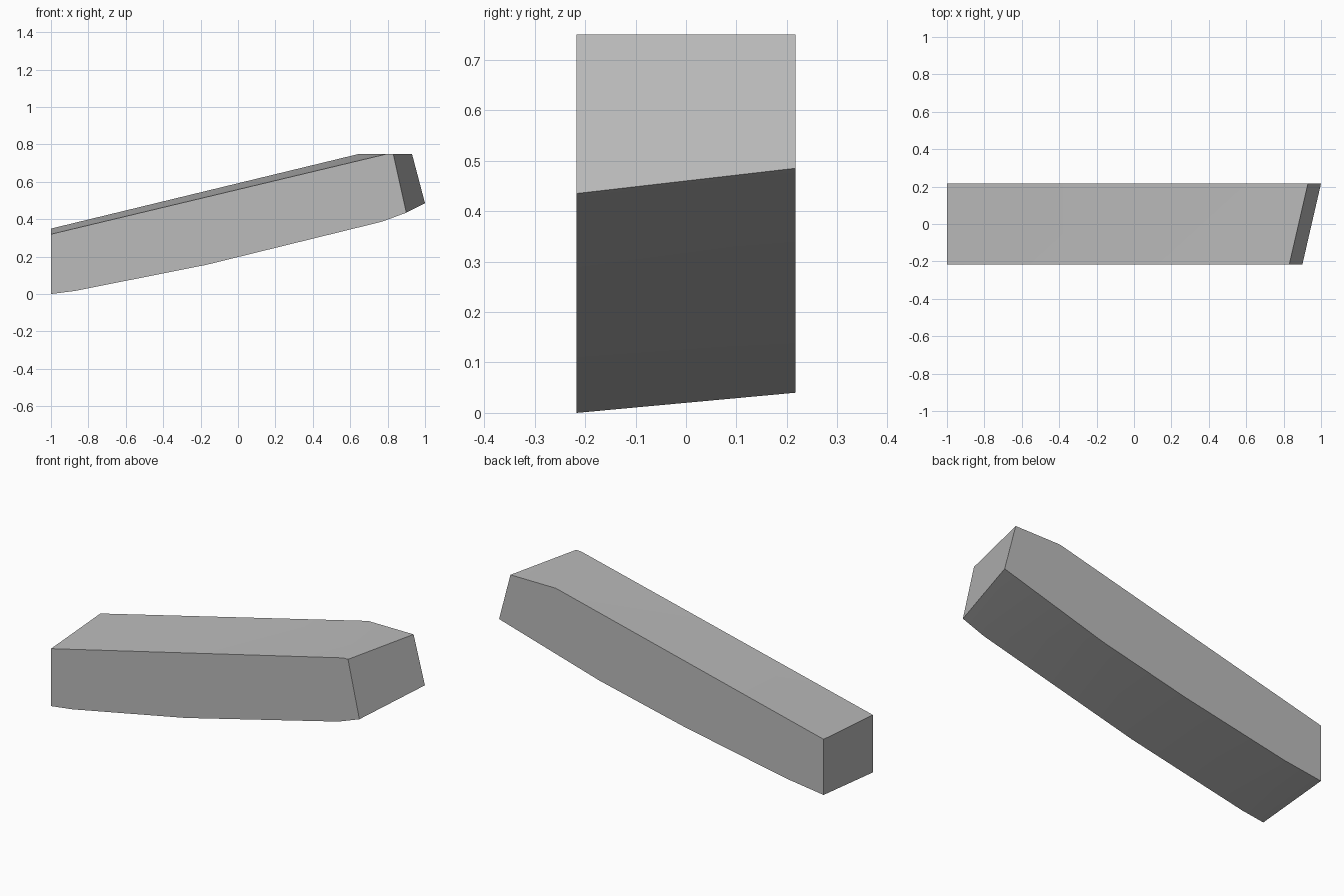
import bpy
import bmesh
import math

cube = bpy.data.objects.get("Cube")
if cube:
    bpy.data.objects.remove(cube, do_unlink=True)

# Plain grey surface
grey = bpy.data.materials.new("mid grey")
grey.use_nodes = True
colour = (0.5, 0.5, 0.5, 1)
grey.diffuse_color = colour
grey.node_tree.nodes["Principled BSDF"].inputs["Base Color"].default_value = colour

# Side profiles (x, z): curved underside and sloping top, left to right
HALF_DEPTH = 0.217
front_under = [(-1, 0), (-0.87, 0.017), (-0.17, 0.156), (0.77, 0.387), (0.9, 0.435)]
front_top = [(-1, 0.32), (0.8, 0.75), (0.83, 0.75)]
back_under = [(-1, 0.04), (-0.77, 0.07), (-0.14, 0.19), (0.38, 0.307), (1, 0.485)]
back_top = [(-1, 0.35), (0.65, 0.75), (0.93, 0.75)]

bm = bmesh.new()


def row(points, y):
    return [bm.verts.new((x, y, z)) for x, z in points]


def bridge(a, b):
    for i in range(len(a) - 1):
        bm.faces.new((a[i], a[i + 1], b[i + 1], b[i]))


fu, ft = row(front_under, -HALF_DEPTH), row(front_top, -HALF_DEPTH)
bu, bt = row(back_under, HALF_DEPTH), row(back_top, HALF_DEPTH)

# Underside, top, two sides and two ends
bridge(fu, bu)
bridge(ft, bt)
bm.faces.new(fu + ft[::-1])
bm.faces.new(bu + bt[::-1])
for i in (0, -1):
    bm.faces.new((fu[i], bu[i], bt[i], ft[i]))
bmesh.ops.recalc_face_normals(bm, faces=bm.faces)

mesh = bpy.data.meshes.new("sloping_beam")
bm.to_mesh(mesh)
bm.free()
mesh.materials.append(grey)
beam = bpy.data.objects.new("sloping_beam", mesh)
bpy.context.collection.objects.link(beam)

# Soft shading along the curve, crisp corners
bpy.context.view_layer.objects.active = beam
beam.select_set(True)
bpy.ops.object.shade_smooth_by_angle(angle=math.radians(30))
